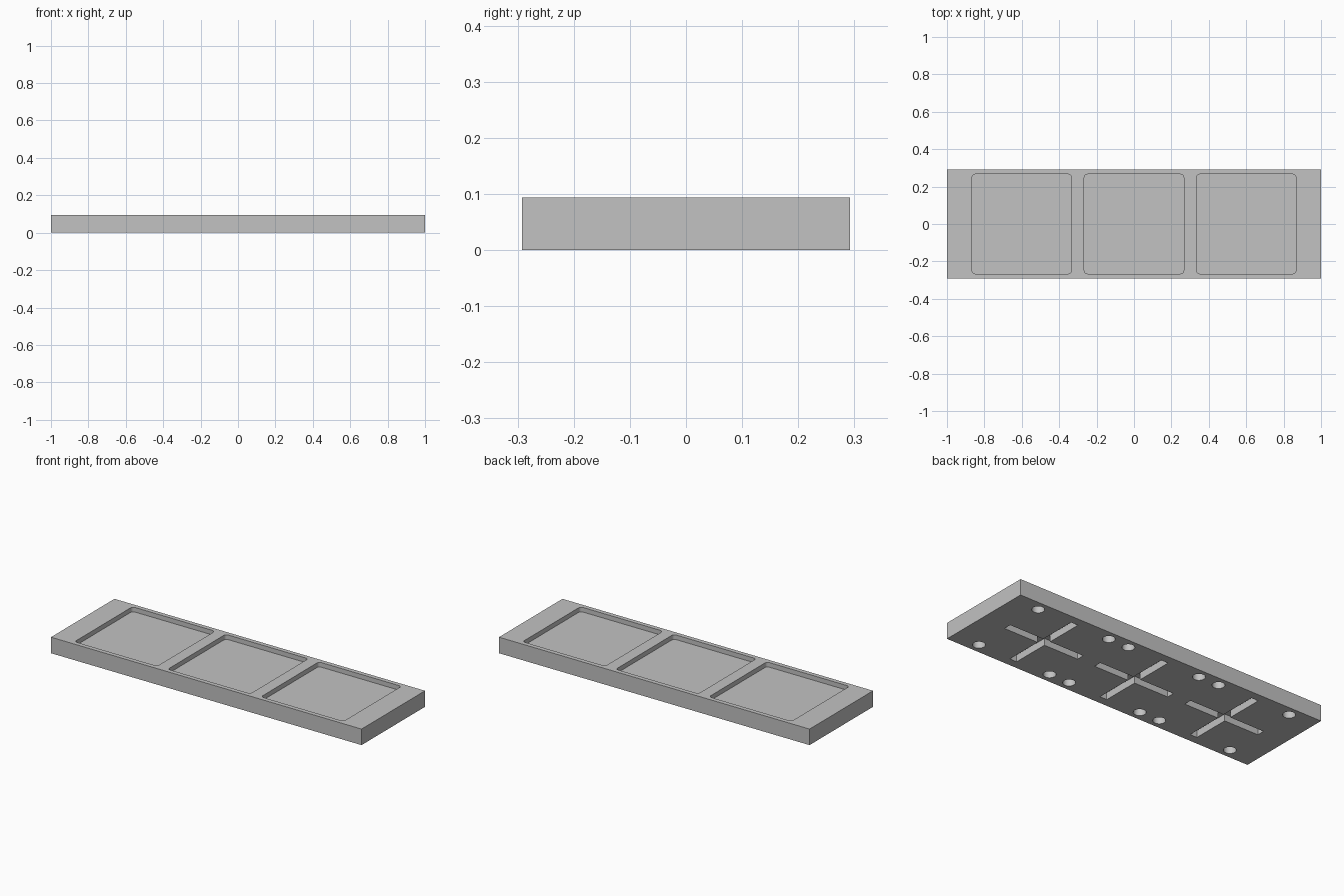
import bpy, bmesh, math

if "Cube" in bpy.data.objects:
    bpy.data.objects.remove(bpy.data.objects["Cube"])

LENGTH, DEPTH, HEIGHT = 2.0, 0.584, 0.0933
PITCH = 0.6            # spacing of the three bays
POCKET, CORNER, POCKET_DEPTH = 0.532, 0.017, 0.0267
HOLE_R, HOLE_OFFSET, RECESS = 0.0333, 0.235, 0.04
SLOT_HALF, SLOT_LEN = 0.0225, 0.243

grey = bpy.data.materials.new("light grey")
grey.diffuse_color = (0.54, 0.54, 0.54, 1)
grey.use_nodes = True
grey.node_tree.nodes["Principled BSDF"].inputs["Base Color"].default_value = grey.diffuse_color


def prisms(name, outline, centres, z0, z1):
    """One object holding a vertical prism of the outline at every centre."""
    bm = bmesh.new()
    for cx, cy in centres:
        low = [bm.verts.new((cx + x, cy + y, z0)) for x, y in outline]
        high = [bm.verts.new((cx + x, cy + y, z1)) for x, y in outline]
        bm.faces.new(low[::-1])
        bm.faces.new(high)
        n = len(low)
        for i in range(n):
            j = (i + 1) % n
            bm.faces.new((low[i], low[j], high[j], high[i]))
    mesh = bpy.data.meshes.new(name)
    bm.to_mesh(mesh)
    bm.free()
    obj = bpy.data.objects.new(name, mesh)
    bpy.context.collection.objects.link(obj)
    return obj


def rectangle(w, d):
    return [(-w / 2, -d / 2), (w / 2, -d / 2), (w / 2, d / 2), (-w / 2, d / 2)]


def rounded_square(size, r, steps=6):
    c = size / 2 - r
    pts = []
    for k, (sx, sy) in enumerate([(1, 1), (-1, 1), (-1, -1), (1, -1)]):
        for i in range(steps + 1):
            a = math.pi / 2 * (k + i / steps)
            pts.append((sx * c + r * math.cos(a), sy * c + r * math.sin(a)))
    return pts


def circle(r, n=32):
    return [(r * math.cos(2 * math.pi * i / n), r * math.sin(2 * math.pi * i / n))
            for i in range(n)]


def plus(w, l):
    arm = [(w, w), (w, l), (-w, l)]   # one arm, turned four times
    pts = []
    for k in range(4):
        c, s = round(math.cos(k * math.pi / 2)), round(math.sin(k * math.pi / 2))
        pts += [(c * x - s * y, s * x + c * y) for x, y in arm]
    return pts


bays = [(k * PITCH, 0) for k in (-1, 0, 1)]
hole_spots = [(bx + sx * HOLE_OFFSET, sy * HOLE_OFFSET)
              for bx, _ in bays for sx in (-1, 1) for sy in (-1, 1)]

# Solid tray block
tray = prisms("tray", rectangle(LENGTH, DEPTH), [(0, 0)], 0, HEIGHT)
tray.data.materials.append(grey)

# Pockets on top, round recesses and cross slots underneath
cutters = [
    prisms("pocket_cutter", rounded_square(POCKET, CORNER), bays,
           HEIGHT - POCKET_DEPTH, HEIGHT + 0.05),
    prisms("hole_cutter", circle(HOLE_R), hole_spots, -0.05, RECESS),
    prisms("cross_slot_cutter", plus(SLOT_HALF, SLOT_LEN), bays, -0.05, RECESS),
]
bpy.context.view_layer.objects.active = tray
tray.select_set(True)
for cutter in cutters:
    cutter.data.materials.append(grey)
    cutter.hide_render = True
    mod = tray.modifiers.new(cutter.name, 'BOOLEAN')
    mod.operation = 'DIFFERENCE'
    mod.solver = 'EXACT'
    mod.object = cutter
    bpy.ops.object.modifier_apply(modifier=mod.name)
    bpy.data.objects.remove(cutter)

# Smooth the curved walls, keep the edges crisp
bpy.ops.object.shade_smooth_by_angle(angle=math.radians(30))
